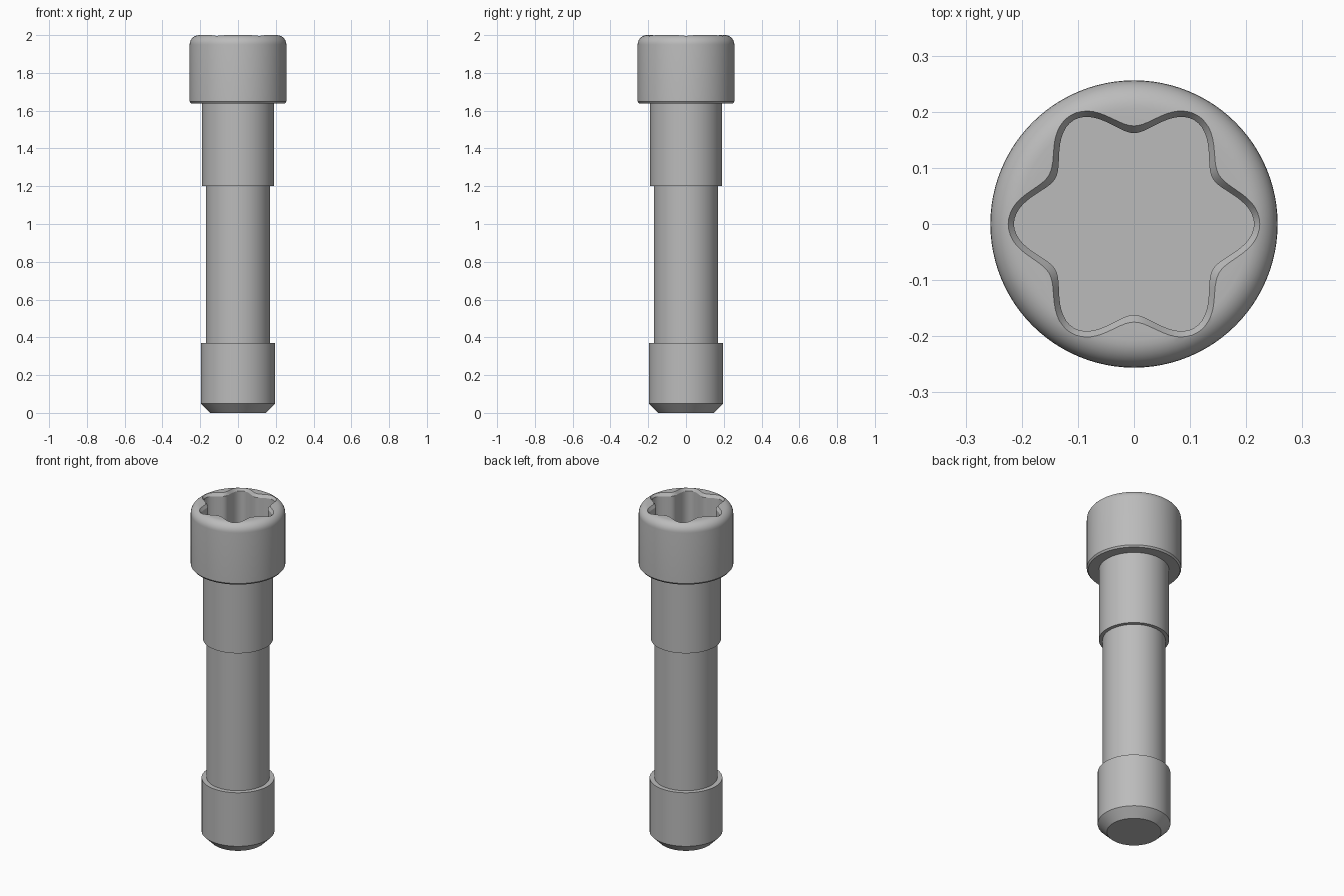
import bpy, bmesh
from math import sin, cos, pi, radians

if "Cube" in bpy.data.objects:
    bpy.data.objects.remove(bpy.data.objects["Cube"])

steel = bpy.data.materials.new("grey_steel")
steel.use_nodes = True
grey = (0.5, 0.5, 0.5, 1)
steel.diffuse_color = grey
steel.node_tree.nodes["Principled BSDF"].inputs["Base Color"].default_value = grey


def stack(name, rings, radius_at, sides):
    """Closed solid from stacked rings; radius_at(ring radius, angle) shapes each ring."""
    bm = bmesh.new()
    loops = []
    for r, z in rings:
        angles = [2 * pi * i / sides for i in range(sides)]
        loops.append([bm.verts.new((radius_at(r, a) * cos(a), radius_at(r, a) * sin(a), z))
                      for a in angles])
    for low, high in zip(loops, loops[1:]):
        for i in range(sides):
            j = (i + 1) % sides
            bm.faces.new((low[i], low[j], high[j], high[i]))
    bm.faces.new(loops[0][::-1])
    bm.faces.new(loops[-1])
    bmesh.ops.recalc_face_normals(bm, faces=bm.faces)
    mesh = bpy.data.meshes.new(name)
    bm.to_mesh(mesh)
    bm.free()
    mesh.materials.append(steel)
    obj = bpy.data.objects.new(name, mesh)
    bpy.context.collection.objects.link(obj)
    return obj


# Bolt: chamfered tip, thread section, waist, shoulder, head with rounded rim
fillet = 0.05
head_radius = 0.256
profile = [(0.147, 0), (0.197, 0.05), (0.197, 0.37), (0.17, 0.37), (0.17, 1.2),
           (0.19, 1.2), (0.19, 1.638), (0.248, 1.638), (head_radius, 1.648)]
for step in range(9):
    a = pi / 2 * step / 8
    profile.append((head_radius - fillet * (1 - cos(a)), 2 - fillet * (1 - sin(a))))
bolt = stack("socket_head_bolt", profile, lambda r, a: r, 96)

# Six-lobed socket with a chamfered mouth
socket = stack("socket_cutter", [(0.188, 1.72), (0.188, 1.983), (0.216, 2.02)],
               lambda r, a: r + 0.026 * cos(6 * a), 144)
socket.hide_render = True

cut = bolt.modifiers.new("socket", "BOOLEAN")
cut.operation = "DIFFERENCE"
cut.solver = "EXACT"
cut.object = socket
bpy.ops.object.select_all(action="DESELECT")
bpy.context.view_layer.objects.active = bolt
bolt.select_set(True)
bpy.ops.object.modifier_apply(modifier=cut.name)
bpy.data.objects.remove(socket)

bpy.ops.object.shade_smooth_by_angle(angle=radians(25))
